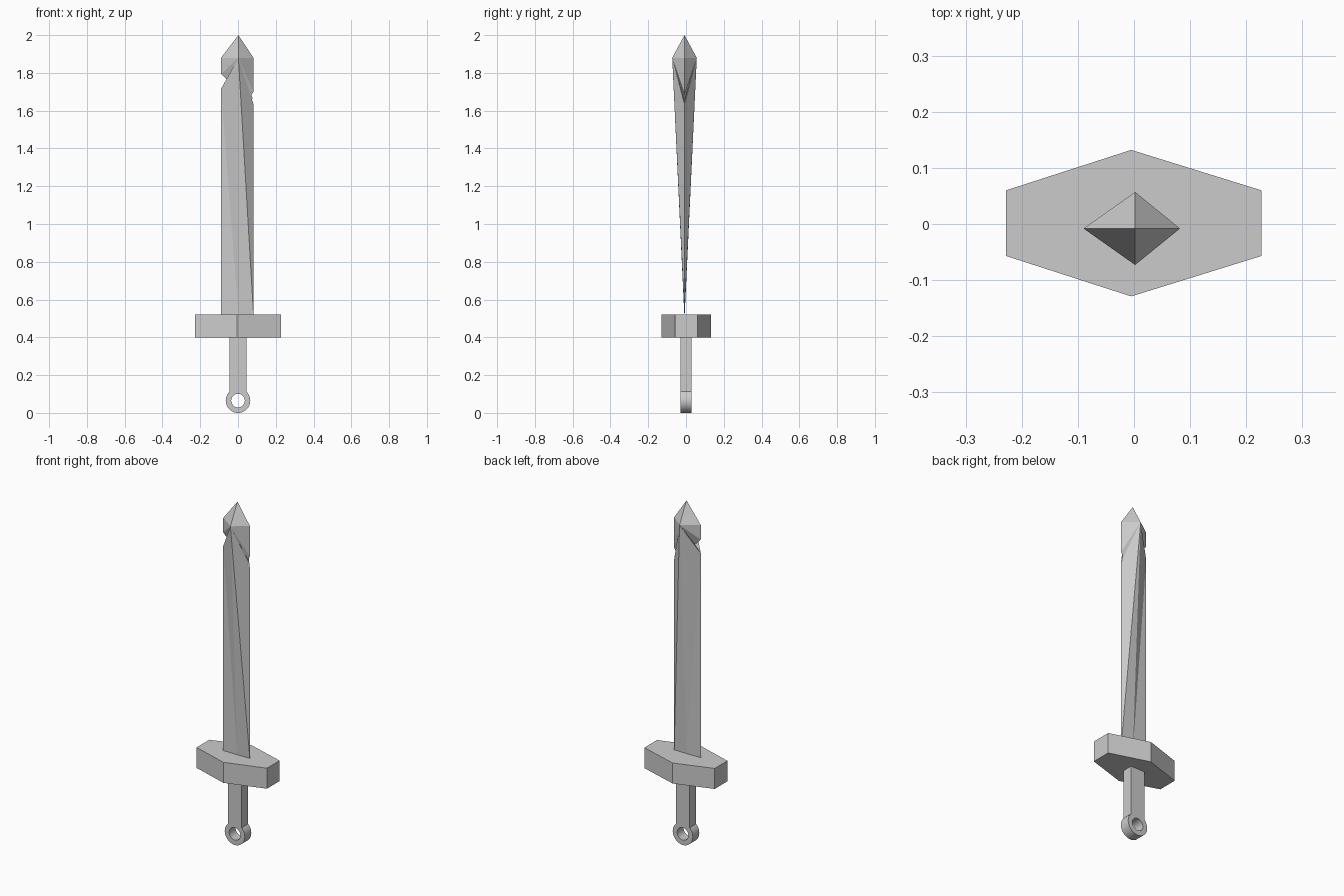
import bpy, bmesh, math

if "Cube" in bpy.data.objects:
    bpy.data.objects.remove(bpy.data.objects["Cube"])


def make_object(name, verts, faces):
    mesh = bpy.data.meshes.new(name)
    mesh.from_pydata(verts, [], faces)
    bm = bmesh.new()
    bm.from_mesh(mesh)
    bmesh.ops.recalc_face_normals(bm, faces=bm.faces)
    bm.to_mesh(mesh)
    bm.free()
    obj = bpy.data.objects.new(name, mesh)
    bpy.context.collection.objects.link(obj)
    return obj


def prism(name, outline, z0, z1):
    n = len(outline)
    verts = [(x, y, z) for z in (z0, z1) for x, y in outline]
    faces = [tuple(range(n)), tuple(range(n, 2 * n))]
    faces += [(i, (i + 1) % n, n + (i + 1) % n, n + i) for i in range(n)]
    return make_object(name, verts, faces)


# Pommel ring
N = 40
verts, faces = [], []
for i in range(N):
    a = math.tau * i / N
    for r, y in ((0.065, -0.03), (0.065, 0.03), (0.036, 0.03), (0.036, -0.03)):
        verts.append((r * math.cos(a), y, 0.065 + r * math.sin(a)))
    for k in range(4):
        j, m = (i + 1) % N, (k + 1) % 4
        faces.append((4 * i + k, 4 * i + m, 4 * j + m, 4 * j + k))
ring = make_object("pommel_ring", verts, faces)
bpy.context.view_layer.objects.active = ring
ring.select_set(True)
bpy.ops.object.shade_smooth_by_angle(angle=math.radians(30))

# Grip
prism("grip", [(-0.045, -0.03), (0.045, -0.03), (0.045, 0.03), (-0.045, 0.03)], 0.112, 0.4)

# Hexagonal guard
prism("guard", [(-0.228, -0.057), (-0.005, -0.129), (0.227, -0.057),
                (0.227, 0.06), (-0.005, 0.132), (-0.228, 0.06)], 0.4, 0.52)

# Blade: thin at the guard, swelling to a diamond section under the point, with chipped edges
MID = -0.008
left = [(-0.09, 0.52), (-0.09, 1.715), (-0.052, 1.757), (-0.09, 1.795), (-0.09, 1.88)]
right = [(0.082, 0.52), (0.082, 1.635), (0.068, 1.645), (0.077, 1.665),
         (0.068, 1.68), (0.082, 1.70), (0.082, 1.88)]
verts = [(0.002, MID, 2.0)]
verts += [(x, MID, z) for x, z in left + right]
L = list(range(1, 1 + len(left)))
R = list(range(1 + len(left), len(verts)))
faces = []
for side in (-1, 1):
    base = len(verts)
    ridge = base + 1
    verts += [(0.002, MID + side * 0.001, 0.52), (0.002, MID + side * 0.065, 1.88)]
    faces.append((base, L[0], L[1]))
    faces.append((base, L[1], ridge))
    faces += [(ridge, a, b) for a, b in zip(L[1:], L[2:])]
    faces.append((base, R[0], ridge))
    faces += [(ridge, a, b) for a, b in zip(R, R[1:])]
    faces += [(0, ridge, L[-1]), (0, ridge, R[-1])]
make_object("blade", verts, faces)
